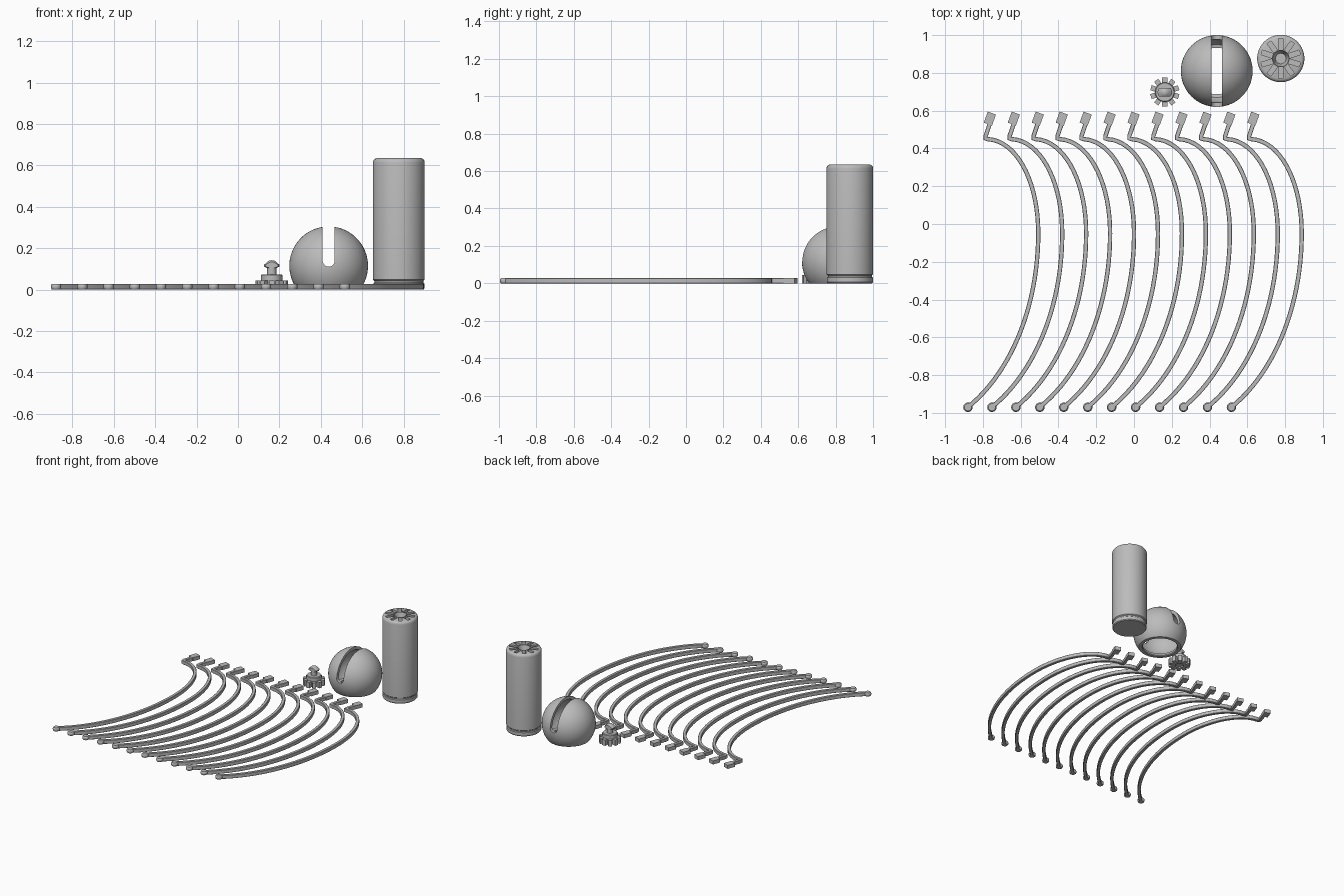
import bpy, bmesh, math
from mathutils import Vector, Matrix

if "Cube" in bpy.data.objects:
    bpy.data.objects.remove(bpy.data.objects["Cube"])

grey = bpy.data.materials.new("plain_grey")
grey.diffuse_color = (0.5, 0.5, 0.5, 1)
grey.use_nodes = True
grey.node_tree.nodes["Principled BSDF"].inputs["Base Color"].default_value = grey.diffuse_color


def finish(bm, name, loc=(0, 0, 0), smooth=True):
    bmesh.ops.remove_doubles(bm, verts=bm.verts, dist=1e-5)
    bmesh.ops.recalc_face_normals(bm, faces=bm.faces)
    me = bpy.data.meshes.new(name)
    bm.to_mesh(me)
    bm.free()
    me.materials.append(grey)
    ob = bpy.data.objects.new(name, me)
    ob.location = loc
    bpy.context.collection.objects.link(ob)
    if smooth:
        shade(ob)
    return ob


def shade(ob):
    bpy.ops.object.select_all(action='DESELECT')
    ob.select_set(True)
    bpy.context.view_layer.objects.active = ob
    bpy.ops.object.shade_smooth_by_angle(angle=math.radians(32))


def lathe(bm, profile, steps=64):
    """Revolve an (r, z) profile about z."""
    vs = [bm.verts.new((r, 0, z)) for r, z in profile]
    es = [bm.edges.new(p) for p in zip(vs, vs[1:])]
    bmesh.ops.spin(bm, geom=vs + es, cent=(0, 0, 0), axis=(0, 0, 1),
                   angle=math.tau, steps=steps, use_merge=True)


def box(bm, centre, size, turn=0):
    m = (Matrix.Rotation(turn, 4, 'Z') @ Matrix.Translation(centre)
         @ Matrix.Diagonal((*size, 1)))
    bmesh.ops.create_cube(bm, size=1, matrix=m)


def cut(ob, cutter):
    cutter.hide_render = True
    mod = ob.modifiers.new("cut", 'BOOLEAN')
    mod.operation, mod.solver, mod.object = 'DIFFERENCE', 'EXACT', cutter
    bpy.context.view_layer.update()
    bpy.context.view_layer.objects.active = ob
    bpy.ops.object.modifier_apply(modifier=mod.name)
    bpy.data.objects.remove(cutter)
    shade(ob)


# Ribs: a long arc, a tighter return bend and a short hook
top_x, top_y = -0.507, -0.05
path = []
for i in range(24):
    a = math.radians(-61.2 * (1 - i / 23))
    path.append((top_x - 0.72 * (1 - math.cos(a)), top_y + 1.05 * math.sin(a)))
for i in range(1, 17):
    a = math.radians(82 * i / 16)
    path.append((top_x - 0.28 * (1 - math.cos(a) ** 0.96), top_y + 0.5 * math.sin(a) ** 0.98))
path += [(-0.772, 0.449), (-0.787, 0.452), (-0.785, 0.467), (-0.762, 0.535)]
path = [Vector(p) for p in path]

H = 0.028
section = [(-0.0115, 0.002), (-0.0095, 0), (0.0095, 0), (0.0115, 0.002),
           (0.0115, H - 0.002), (0.0095, H), (-0.0095, H), (-0.0115, H - 0.002)]
bm = bmesh.new()
rings = []
for i, p in enumerate(path):
    d0 = (p - path[max(i - 1, 0)]).normalized()
    d1 = (path[min(i + 1, len(path) - 1)] - p).normalized()
    t = (d0 + d1).normalized()
    rings.append([bm.verts.new((p.x + t.y * u, p.y - t.x * u, z)) for u, z in section])
for a, b in zip(rings, rings[1:]):
    for k in range(8):
        bm.faces.new((a[k], a[k - 1], b[k - 1], b[k]))
bm.faces.new(rings[0])
bm.faces.new(rings[-1])
rib = finish(bm, "rib_1")

# Rounded tip of each rib
bm = bmesh.new()
lathe(bm, [(0, 0), (0.019, 0), (0.023, 0.004), (0.025, 0.01), (0.025, 0.018),
           (0.023, 0.024), (0.019, H), (0, H)], 24)
tip = finish(bm, "rib_tip_1", (-0.879, -0.97, 0))

# Tilted foot block of each rib
bm = bmesh.new()
box(bm, (0, 0, H / 2), (0.046, 0.062, H), math.radians(-20))
foot = finish(bm, "rib_foot_1", (-0.763, 0.558, 0), False)

for i in range(1, 12):
    for ob in (rib, tip, foot):
        c = ob.copy()
        c.name = ob.name[:-1] + str(i + 1)
        c.location.x += 0.1268 * i
        bpy.context.collection.objects.link(c)

# Tall handle with a grooved base
bm = bmesh.new()
lathe(bm, [(0, 0), (0.118, 0), (0.123, 0.006), (0.123, 0.03), (0.118, 0.034),
           (0.118, 0.042), (0.125, 0.048), (0.125, 0.613), (0.123, 0.623),
           (0.117, 0.631), (0.108, 0.635), (0, 0.635)])
handle = finish(bm, "handle", (0.777, 0.876, 0))

# Socket in the handle top: radial slots and a tapered bore
for k in range(10):
    bm = bmesh.new()
    box(bm, (0.076, 0, 0.62), (0.06, 0.025, 0.1), math.tau * (k + 0.5) / 10)
    cut(handle, finish(bm, "slot_cutter", handle.location, False))
bm = bmesh.new()
lathe(bm, [(0, 0.585), (0.028, 0.585), (0.043, 0.635), (0.043, 0.7), (0, 0.7)], 40)
cut(handle, finish(bm, "bore_cutter", handle.location, False))

# Hollow dome, open underneath with a narrow lip
bm = bmesh.new()
cz = 0.115


def arc(r, z0, n=28):
    low = math.asin((z0 - cz) / r)
    pts = [(r * math.cos(a), cz + r * math.sin(a))
           for a in (low + (math.pi / 2 - low) * i / n for i in range(n))]
    return pts + [(0, cz + r)]


lip = [(0.128, 0), (0.123, 0.006), (0.123, 0.02)]
lathe(bm, arc(0.167, 0.024)[::-1] + lip[::-1] + arc(0.19, 0), 72)
dome = finish(bm, "dome", (0.438, 0.81, 0))

# Round-bottomed slot across the dome
bm = bmesh.new()
w = 0.029
outline = [(w, 0.4)] + [(w * math.cos(a), 0.14 - w * math.sin(a))
                        for a in (math.pi * i / 16 for i in range(17))] + [(-w, 0.4)]
f = bm.faces.new([bm.verts.new((x, -0.3, z)) for x, z in outline])
ext = bmesh.ops.extrude_face_region(bm, geom=[f])
bmesh.ops.translate(bm, vec=(0, 0.6, 0),
                    verts=[v for v in ext['geom'] if isinstance(v, bmesh.types.BMVert)])
cut(dome, finish(bm, "dome_slot_cutter", dome.location, False))

# Toothed plug: hub, neck and tapered snap head
plug_at = (0.163, 0.698, 0)
bm = bmesh.new()
lathe(bm, [(0, 0.01), (0.03, 0.01), (0.03, 0), (0.052, 0), (0.052, 0.07), (0.048, 0.074),
           (0.022, 0.074), (0.022, 0.104), (0.038, 0.112), (0.038, 0.119),
           (0.018, 0.137), (0.01, 0.141), (0, 0.142)], 40)
plug = finish(bm, "plug", plug_at)
for s in (-1, 1):
    bm = bmesh.new()
    box(bm, (0, s * 0.047, 0.12), (0.12, 0.05, 0.091))
    cut(plug, finish(bm, "flat_cutter", plug_at, False))

bm = bmesh.new()
for k in range(10):
    box(bm, (0.061, 0, 0.0225), (0.032, 0.027, 0.045), math.tau * (k + 0.5) / 10)
finish(bm, "plug_teeth", plug_at, False)
